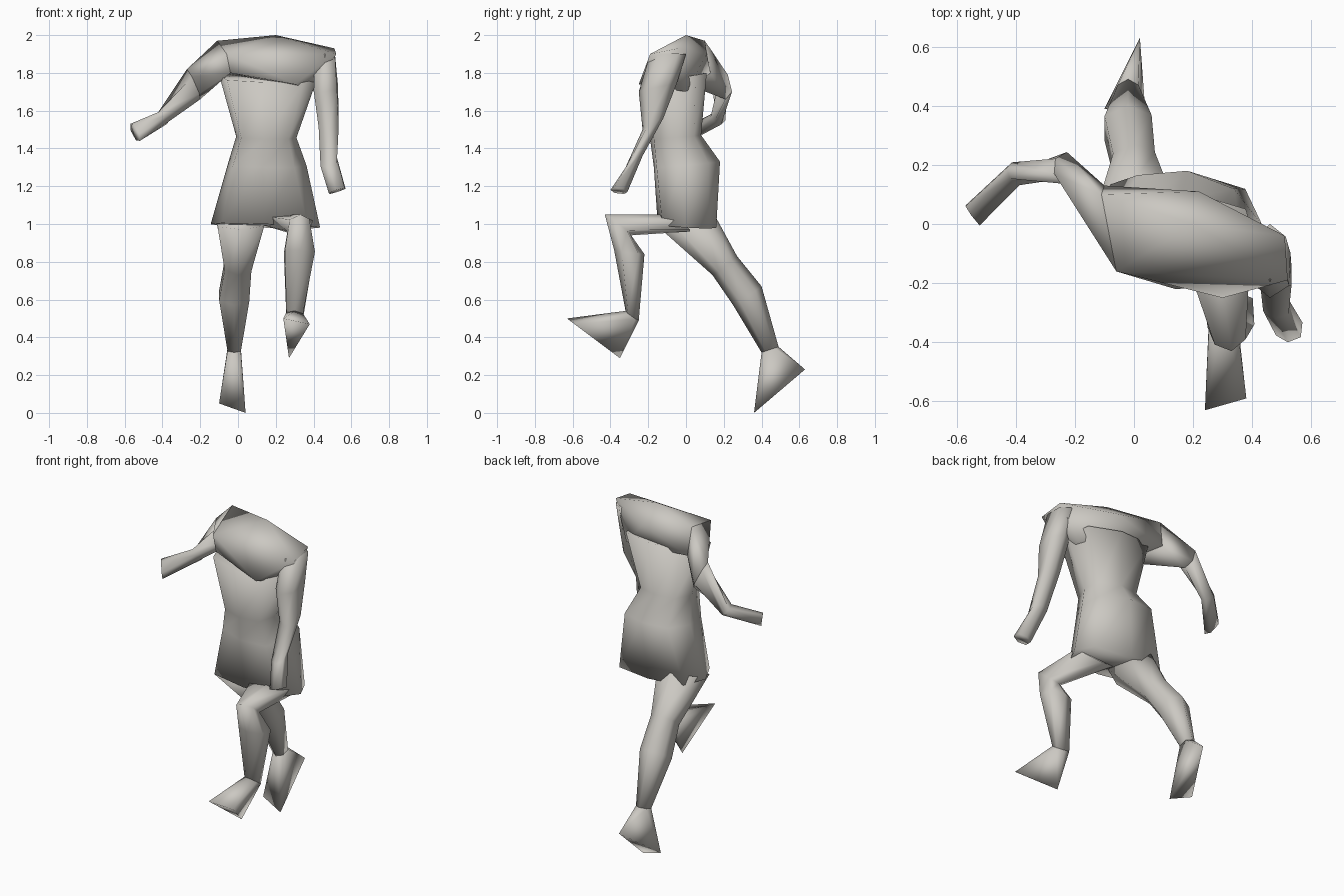
import bpy
import bmesh
import math
from mathutils import Vector

cube = bpy.data.objects.get("Cube")
if cube:
    bpy.data.objects.remove(cube, do_unlink=True)

clay = bpy.data.materials.new("warm_grey")
clay.use_nodes = True
colour = (0.6, 0.58, 0.54, 1)
clay.diffuse_color = colour
clay.node_tree.nodes["Principled BSDF"].inputs["Base Color"].default_value = colour


def finish(name, bm):
    """Turn a bmesh into a smooth shaded object."""
    bmesh.ops.recalc_face_normals(bm, faces=bm.faces[:])
    for face in bm.faces:
        face.smooth = True
    mesh = bpy.data.meshes.new(name)
    bm.to_mesh(mesh)
    bm.free()
    mesh.materials.append(clay)
    obj = bpy.data.objects.new(name, mesh)
    bpy.context.collection.objects.link(obj)


def soften(value, power):
    return math.copysign(abs(value) ** power, value)


def ring_points(centre, depth, side, sides, power):
    """Points of one rounded cross-section."""
    points = []
    for k in range(sides):
        angle = math.tau * k / sides
        across = soften(math.sin(angle), power)
        forward = soften(math.cos(angle), power)
        points.append(centre + side * across + depth * forward)
    return points


def loft(name, sections, sides=6, power=0.85):
    """Loft rings given as back point, front point, half width; return the end rings."""
    backs = [Vector(back) for back, front, width in sections]
    fronts = [Vector(front) for back, front, width in sections]
    centres = [(back + front) / 2 for back, front in zip(backs, fronts)]
    last = len(sections) - 1
    outlines = []
    for i, (back, front, width) in enumerate(sections):
        along = centres[min(i + 1, last)] - centres[max(i - 1, 0)]
        depth = fronts[i] - centres[i]
        side = along.cross(depth).normalized() * width
        outlines.append(ring_points(centres[i], depth, side, sides, power))

    bm = bmesh.new()
    rings = [[bm.verts.new(point) for point in outline] for outline in outlines]
    for lower, upper in zip(rings, rings[1:]):
        for k in range(sides):
            n = (k + 1) % sides
            bm.faces.new((lower[k], lower[n], upper[n], upper[k]))
    bm.faces.new(rings[0])
    bm.faces.new(rings[-1])
    finish(name, bm)
    return outlines[0], outlines[-1]


def wedge(name, points):
    """Closed angular solid around a few corner points."""
    bm = bmesh.new()
    for point in points:
        bm.verts.new(point)
    bmesh.ops.convex_hull(bm, input=bm.verts[:])
    finish(name, bm)


# Twisted torso from chest to hem
loft("torso", [
    ((0.18, 0.11, 1.8), (0.14, -0.22, 1.75), 0.26),
    ((0.16, 0.08, 1.47), (0.14, -0.19, 1.45), 0.16),
    ((0.18, 0.18, 1.33), (0.13, -0.17, 1.3), 0.21),
    ((0.15, 0.16, 0.98), (0.14, -0.15, 1), 0.29),
], sides=8, power=0.7)

# Broad sloping shoulders, sharing the right arm socket
neck = (0.2, 0, 2)
spine = (0.22, 0.11, 1.9)
breast = (0.3, -0.25, 1.74)
left_shoulder = [(0.51, -0.04, 1.93), (0.52, -0.19, 1.9)]
left_armpit = (0.41, 0, 1.7)
right_socket = [
    (-0.11, 0.1, 1.97), (-0.06, -0.16, 1.9),
    (-0.04, -0.16, 1.8), (-0.1, 0.13, 1.8),
]
wedge("shoulders", [neck, spine, breast, left_armpit, *left_shoulder, *right_socket])

# Right arm: flared upper arm grows from the socket to the elbow
right_elbow, right_fingers = loft("right_forearm", [
    ((-0.27, 0.17, 1.82), (-0.2, 0.21, 1.66), 0.05),
    ((-0.43, 0.19, 1.58), (-0.37, 0.15, 1.54), 0.04),
    ((-0.57, 0.06, 1.53), (-0.52, 0, 1.44), 0.03),
])
wedge("right_upper_arm", right_socket + right_elbow)

# Left arm, shoulder to fingertips
loft("left_arm", [
    ((0.46, 0, 1.9), (0.46, -0.19, 1.9), 0.06),
    ((0.47, -0.05, 1.74), (0.46, -0.25, 1.7), 0.07),
    ((0.48, -0.12, 1.56), (0.48, -0.23, 1.5), 0.06),
    ((0.48, -0.23, 1.36), (0.48, -0.32, 1.3), 0.05),
    ((0.53, -0.31, 1.17), (0.52, -0.4, 1.18), 0.05),
])

# Trailing right leg; the foot flares from the ankle to a heel point and toe edge
right_hip, right_ankle = loft("right_leg", [
    ((0, 0.15, 1.05), (0.02, -0.13, 0.97), 0.14),
    ((0, 0.27, 0.83), (0, 0.14, 0.73), 0.08),
    ((-0.02, 0.4, 0.67), (-0.02, 0.25, 0.57), 0.09),
    ((-0.02, 0.49, 0.35), (-0.02, 0.4, 0.32), 0.04),
])
right_heel = (0.02, 0.63, 0.23)
right_toes = [(-0.1, 0.39, 0.05), (0.04, 0.36, 0)]
wedge("right_foot", [right_heel, *right_toes, *right_ankle])

# Raised left leg and its lifted foot
left_hip, left_ankle = loft("left_leg", [
    ((0.26, 0.02, 0.96), (0.28, -0.06, 1.05), 0.14),
    ((0.31, -0.29, 0.94), (0.33, -0.43, 1.05), 0.06),
    ((0.32, -0.22, 0.84), (0.33, -0.38, 0.86), 0.09),
    ((0.3, -0.25, 0.49), (0.3, -0.32, 0.54), 0.05),
])
left_heel = (0.27, -0.35, 0.29)
left_toes = [(0.24, -0.63, 0.5), (0.38, -0.59, 0.47)]
wedge("left_foot", [left_heel, *left_toes, *left_ankle])
